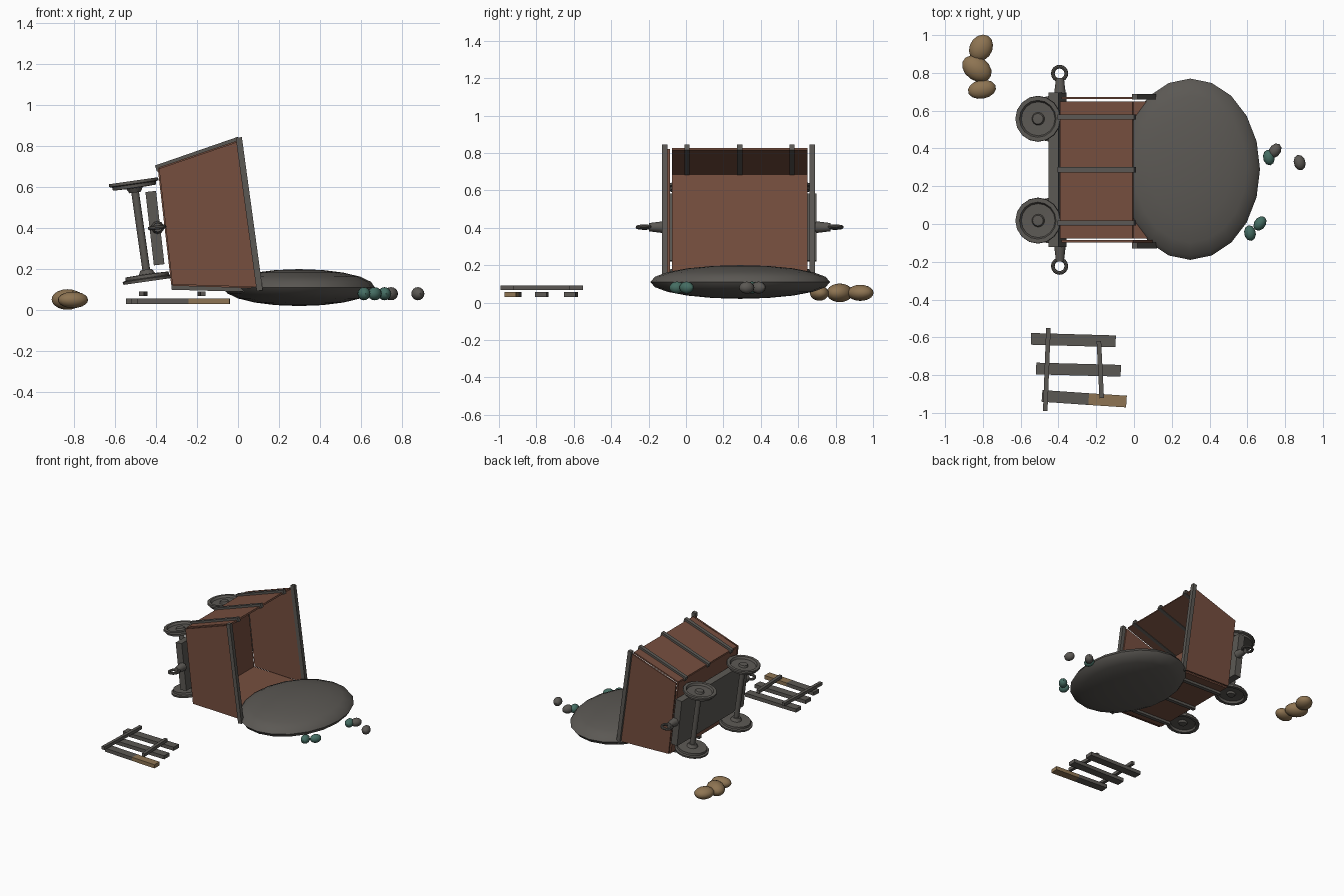
import bpy, bmesh, math
from mathutils import Vector, Matrix

cube = bpy.data.objects.get("Cube")
if cube:
    bpy.data.objects.remove(cube, do_unlink=True)


def material(name, rgb):
    m = bpy.data.materials.new(name)
    m.use_nodes = True
    m.diffuse_color = (*rgb, 1)
    m.node_tree.nodes["Principled BSDF"].inputs["Base Color"].default_value = (*rgb, 1)
    return m


IRON = material("dark_iron", (0.105, 0.098, 0.088))
RUST = material("rust_brown", (0.18, 0.077, 0.049))
TAN = material("tan_rock", (0.27, 0.175, 0.085))
GREEN = material("green_ore", (0.06, 0.155, 0.125))


def finish(bm, name, mat, smooth=False):
    bmesh.ops.recalc_face_normals(bm, faces=bm.faces)
    me = bpy.data.meshes.new(name)
    bm.to_mesh(me)
    bm.free()
    me.materials.append(mat)
    ob = bpy.data.objects.new(name, me)
    bpy.context.collection.objects.link(ob)
    if smooth:
        bpy.ops.object.select_all(action="DESELECT")
        ob.select_set(True)
        bpy.context.view_layer.objects.active = ob
        bpy.ops.object.shade_smooth_by_angle(angle=math.radians(40))
    return ob


def frame(p, d, side):
    """Matrix at p with local z along d and local y along side."""
    d = Vector(d).normalized()
    side = Vector(side)
    side = (side - d * side.dot(d)).normalized()
    return Matrix.Translation(p) @ Matrix((side.cross(d), side, d)).transposed().to_4x4()


def bar(name, p, q, width, thick, mat, side=(0, 1, 0)):
    """Box from p to q, width measured along side."""
    p, q = Vector(p), Vector(q)
    bm = bmesh.new()
    size = Matrix.Diagonal((thick, width, (q - p).length, 1))
    bmesh.ops.create_cube(bm, size=1, matrix=frame((p + q) / 2, q - p, side) @ size)
    return finish(bm, name, mat)


def lathe(name, profile, p, d, steps, mat):
    bm = bmesh.new()
    verts = [bm.verts.new((r, 0, h)) for r, h in profile]
    edges = [bm.edges.new(e) for e in zip(verts, verts[1:])]
    bmesh.ops.spin(bm, geom=verts + edges, cent=(0, 0, 0), axis=(0, 0, 1),
                   angle=math.tau, steps=steps)
    bmesh.ops.remove_doubles(bm, verts=bm.verts, dist=0.0005)
    bm.transform(frame(p, d, (0, 1, 0)))
    return finish(bm, name, mat, True)


def blob(name, p, radii, turn, mat, u=14, v=10):
    bm = bmesh.new()
    m = Matrix.Translation(p) @ Matrix.Rotation(math.radians(turn), 4, "Z")
    bmesh.ops.create_uvsphere(bm, u_segments=u, v_segments=v, radius=1,
                              matrix=m @ Matrix.Diagonal((*radii, 1)))
    return finish(bm, name, mat, True)


def at(p, y):
    return Vector((p[0], y, p[1]))


# Tub cross-section in x and z: open edge faces +x, cart lies on its side
floor_top, floor_low = (-0.385, 0.69), (-0.32, 0.125)
rim_top, rim_low = (-0.005, 0.82), (0.1, 0.112)
MID = 0.287
AXIS = (Vector(at(floor_top, 0)) - at(floor_low, 0)).normalized()

# Tub panels
for name, a, b in (("upper_side", floor_top, rim_top), ("lower_side", floor_low, rim_low),
                   ("tub_floor", floor_top, floor_low)):
    bar(name, at(a, MID), at(b, MID), 0.725, 0.012, RUST)

# End plates, a small gap away from the panels
for name, y in (("front_end_plate", -0.092), ("back_end_plate", 0.667)):
    bm = bmesh.new()
    face = bm.faces.new([bm.verts.new(at(c, y - 0.006))
                         for c in (floor_top, rim_top, rim_low, floor_low)])
    ext = bmesh.ops.extrude_face_region(bm, geom=[face])["geom"]
    bmesh.ops.translate(bm, vec=(0, 0.012, 0),
                        verts=[g for g in ext if isinstance(g, bmesh.types.BMVert)])
    finish(bm, name, RUST)

# Rim posts at both ends
for name, y in (("front_rim_post", -0.114), ("back_rim_post", 0.674)):
    bar(name, (0.004, y, 0.842), (0.106, y, 0.095), 0.03, 0.03, IRON)

# Ribs across the two sides
for y in (0.005, 0.287, 0.567):
    bar("upper_rib", (-0.4, y, 0.69), (0.005, y, 0.83), 0.028, 0.032, IRON)
    bar("lower_rib", (-0.325, y, 0.112), (0.1, y, 0.1), 0.028, 0.025, IRON)

# Chassis slab under the floor
centre = Vector((-0.405, MID, 0.4))
bar("chassis", centre - AXIS * 0.18, centre + AXIS * 0.18, 0.82, 0.052, IRON)

# Couplings with rings
for sign in (-1, 1):
    base = Vector((-0.392, MID + sign * 0.4, 0.403))
    bm = bmesh.new()
    bmesh.ops.create_cone(bm, cap_ends=True, segments=10, radius1=0.032, radius2=0.022,
                          depth=0.08, matrix=frame(base + Vector((0, sign * 0.045, 0)),
                                                   (0, sign, 0), (0, 0, 1)))
    finish(bm, "coupling", IRON, True)
    ring = [(0.036 + 0.01 * math.cos(t * math.tau / 8), 0.01 * math.sin(t * math.tau / 8))
            for t in range(9)]
    lathe("coupling_ring", ring, base + Vector((-0.002, sign * 0.11, 0)), AXIS, 16, IRON)

# Axles and dished wheels
wheel = [(0, 0.016), (0.028, 0.014), (0.034, 0), (0.09, 0.002), (0.098, 0.018),
         (0.12, 0.018), (0.122, 0.004), (0.108, 0), (0.106, -0.016), (0.04, -0.018),
         (0.028, -0.04), (0, -0.04)]
for y in (0.018, 0.557):
    top, low = Vector((-0.507, y, 0.613)), Vector((-0.442, y, 0.158))
    axle = (top - low).normalized()
    lathe("axle", [(0, 0), (0.019, 0), (0.019, (top - low).length), (0, (top - low).length)],
          low, axle, 10, IRON)
    lathe("upper_wheel", wheel, top, axle, 16, IRON)
    lathe("lower_wheel", wheel, low, -axle, 16, IRON)

# Spilled mound
blob("spilled_mound", (0.298, 0.29, 0.11), (0.369, 0.48, 0.09), 0, IRON, 20, 10)

# Broken track: sleepers, one half bare wood, and two rails
UP = (0, 0, 1)
bar("sleeper", (-0.545, -0.608, 0.043), (-0.097, -0.621, 0.043), 0.028, 0.062, IRON, UP)
bar("sleeper", (-0.518, -0.765, 0.043), (-0.07, -0.777, 0.043), 0.028, 0.062, IRON, UP)
bar("sleeper_dark_half", (-0.487, -0.91, 0.043), (-0.24, -0.927, 0.043), 0.028, 0.062, IRON, UP)
bar("sleeper_bare_half", (-0.24, -0.927, 0.043), (-0.04, -0.94, 0.043), 0.028, 0.062, TAN, UP)
for p, q in (((-0.453, -0.55), (-0.47, -0.99)), ((-0.186, -0.62), (-0.171, -0.922))):
    bar("rail", (*p, 0.08), (*q, 0.08), 0.024, 0.024, IRON, UP)

# Rocks
blob("rock", (-0.81, 0.932, 0.052), (0.06, 0.074, 0.043), -30, TAN)
blob("rock", (-0.832, 0.822, 0.052), (0.085, 0.063, 0.05), -35, TAN)
blob("rock", (-0.805, 0.713, 0.05), (0.075, 0.05, 0.04), 10, TAN)

# Ore nuggets
for x, y, turn, mat in ((0.614, -0.048, 10, GREEN), (0.667, 0.003, -35, GREEN),
                        (0.714, 0.352, 10, GREEN), (0.746, 0.388, -35, IRON),
                        (0.877, 0.325, 15, IRON)):
    blob("nugget", (x, y, 0.08), (0.031, 0.042, 0.032), turn, mat, 10, 8)
